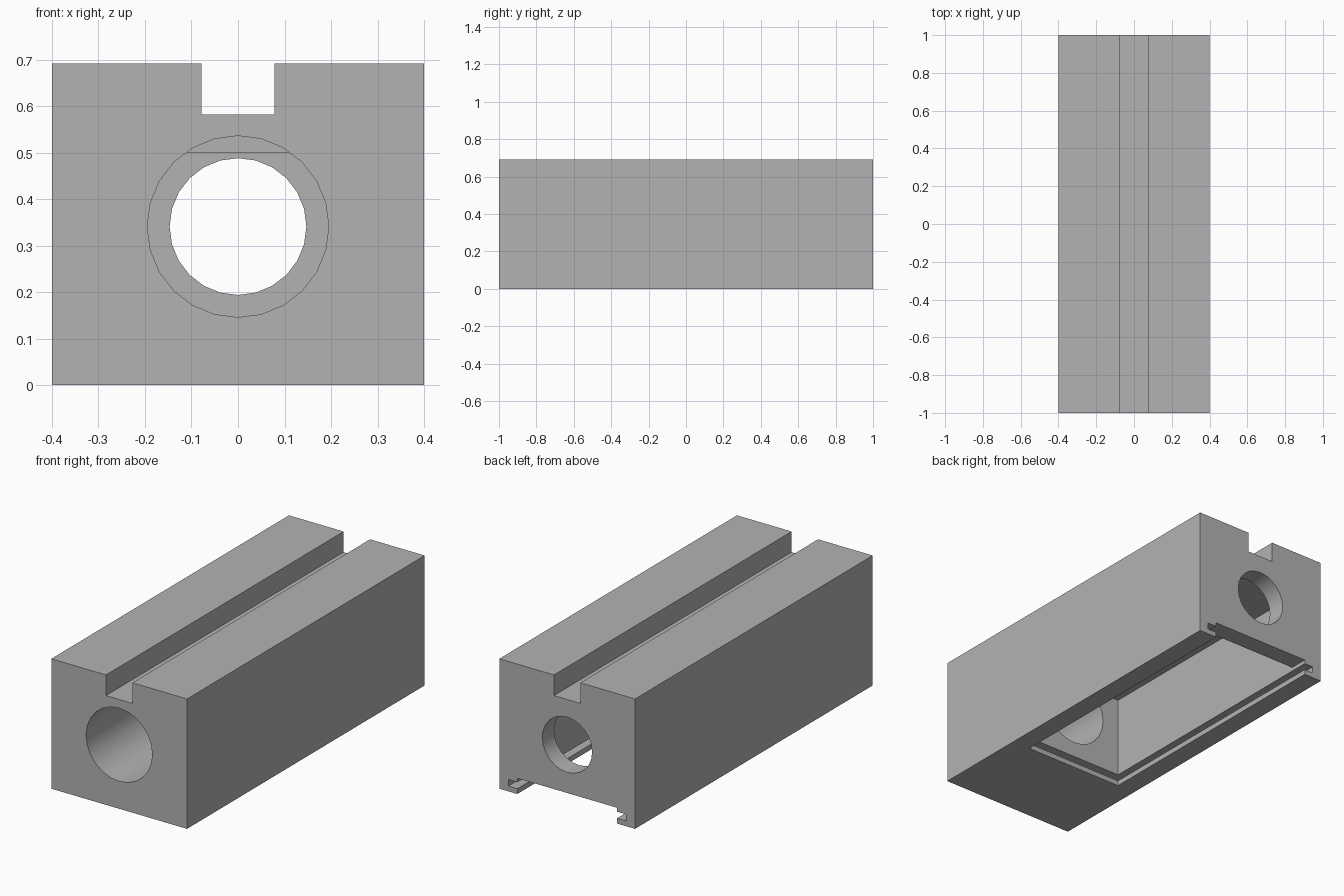
import bpy
import math

cube = bpy.data.objects.get("Cube")
if cube:
    bpy.data.objects.remove(cube, do_unlink=True)

WIDTH, HEIGHT = 0.4, 0.692        # half width, full height
INNER = 0.294                     # half width of the cavity and lid opening
FRONT_WALL, BACK_WALL = -0.477, 0.9
AXIS_Z = 0.341
BEYOND = 1.1                      # cutters reach past the ends

grey = bpy.data.materials.new("plain grey")
grey.use_nodes = True
colour = (0.45, 0.45, 0.45, 1)
grey.diffuse_color = colour
grey.node_tree.nodes["Principled BSDF"].inputs["Base Color"].default_value = colour


def box(name, half_x, y0, y1, z0, z1):
    bpy.ops.mesh.primitive_cube_add(size=1, location=(0, (y0 + y1) / 2, (z0 + z1) / 2))
    obj = bpy.context.object
    obj.name = name
    obj.scale = (half_x * 2, y1 - y0, z1 - z0)
    bpy.ops.object.transform_apply(location=True, scale=True)
    obj.data.materials.append(grey)
    return obj


def bore(name, radius, y0, y1):
    bpy.ops.mesh.primitive_cylinder_add(
        vertices=24, radius=radius, depth=y1 - y0,
        location=(0, (y0 + y1) / 2, AXIS_Z), rotation=(math.pi / 2, 0, 0))
    obj = bpy.context.object
    obj.name = name
    obj.data.materials.append(grey)
    return obj


# Solid block
housing = box("housing", WIDTH, -1, 1, 0, HEIGHT)

# Everything hollowed out of it
cutters = [
    box("top_channel", 0.078, -BEYOND, BEYOND, 0.582, 1),
    box("cavity", INNER, FRONT_WALL, BACK_WALL, -0.1, 0.5),
    box("lid_opening", INNER, FRONT_WALL, BEYOND, -0.1, 0.084),
    box("lid_groove", 0.347, FRONT_WALL - 0.053, BEYOND, 0.028, 0.063),
    bore("front_bore", 0.195, -BEYOND, FRONT_WALL + 0.1),
    bore("back_bore", 0.147, BACK_WALL - 0.1, BEYOND),
]

bpy.ops.object.select_all(action="DESELECT")
housing.select_set(True)
bpy.context.view_layer.objects.active = housing
for cutter in cutters:
    cutter.hide_render = True
    cut = housing.modifiers.new(cutter.name, "BOOLEAN")
    cut.operation = "DIFFERENCE"
    cut.solver = "EXACT"
    cut.object = cutter
    bpy.ops.object.modifier_apply(modifier=cut.name)
    bpy.data.objects.remove(cutter, do_unlink=True)

# Round bores, crisp edges
bpy.ops.object.shade_smooth_by_angle(angle=math.radians(30))
